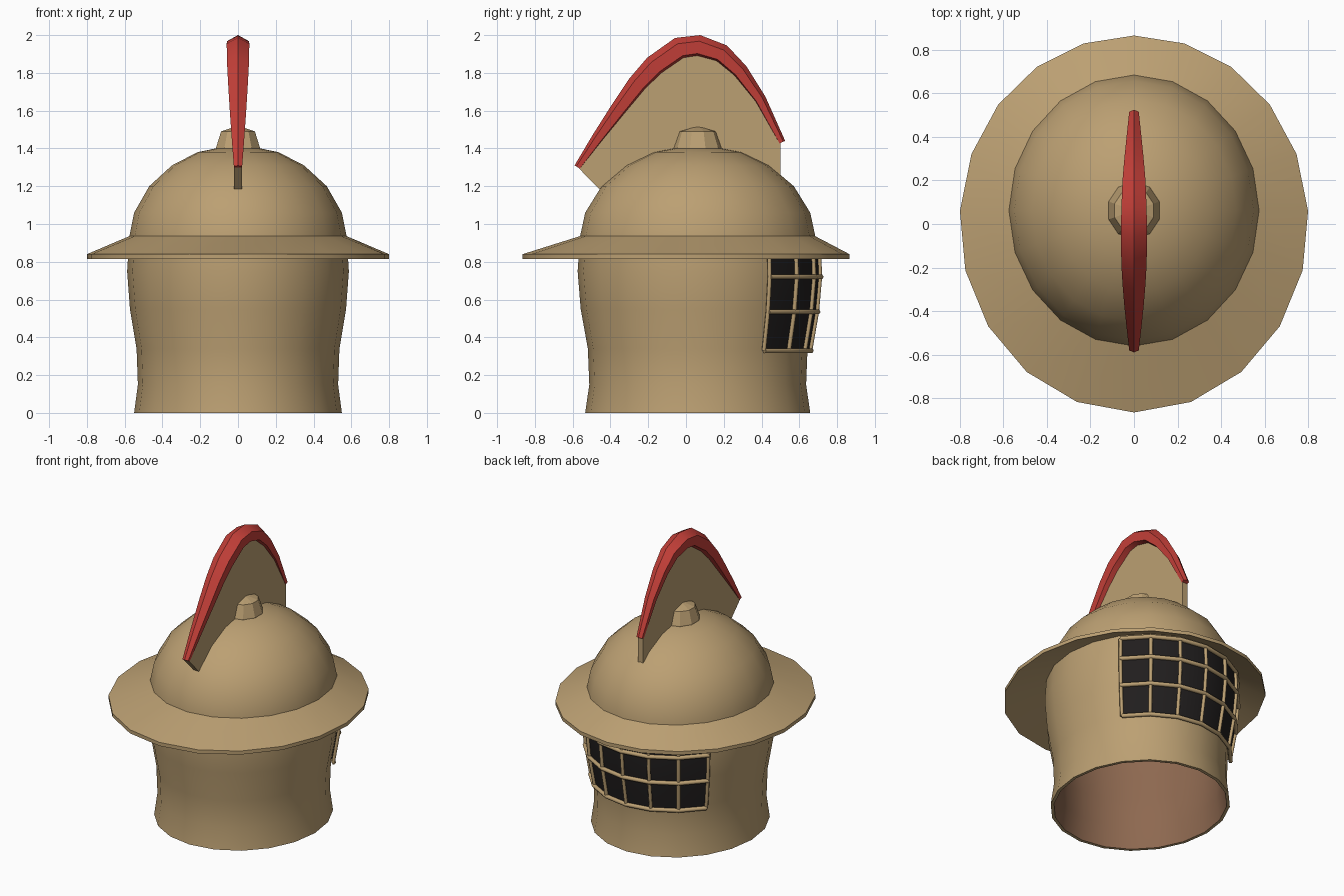
import bpy, bmesh, math

if "Cube" in bpy.data.objects:
    bpy.data.objects.remove(bpy.data.objects["Cube"])

CY, RATIO, N = 0.062, 1.083, 20      # helmet centre in y, oval ratio, sides


def material(name, rgb):
    m = bpy.data.materials.new(name)
    m.diffuse_color = (*rgb, 1)
    m.use_nodes = True
    m.node_tree.nodes["Principled BSDF"].inputs["Base Color"].default_value = m.diffuse_color
    return m


BRONZE = material("bronze", (0.50, 0.35, 0.17))
RED = material("red", (0.55, 0.05, 0.04))
DARK = material("dark", (0.015, 0.013, 0.013))
LEATHER = material("leather", (0.27, 0.14, 0.08))


def finish(bm, name, mat, smooth=True, fix=True):
    if fix:
        bmesh.ops.recalc_face_normals(bm, faces=bm.faces)
    me = bpy.data.meshes.new(name)
    bm.to_mesh(me)
    bm.free()
    ob = bpy.data.objects.new(name, me)
    bpy.context.collection.objects.link(ob)
    me.materials.append(mat)
    if smooth:
        bpy.ops.object.select_all(action='DESELECT')
        ob.select_set(True)
        bpy.context.view_layer.objects.active = ob
        bpy.ops.object.shade_smooth_by_angle(angle=math.radians(32))
    return ob


def oval(r, a, z):
    """Point on the helmet oval; a is measured from +y."""
    return (r * math.sin(a), CY + RATIO * r * math.cos(a), z)


def egg(a, z):
    """Outer edge of the brim, a little wider toward the front."""
    s, c = math.sin(a), math.cos(a)
    return (0.8 * s * (1 - 0.06 * c), 0.866 * c + 0.06 * s * s, z)


def loft(bm, rings, closed=True):
    rows = [[bm.verts.new(p) for p in r] for r in rings]
    for A, B in zip(rows, rows[1:]):
        n = len(A)
        for i in range(n if closed else n - 1):
            j = (i + 1) % n
            bm.faces.new((A[i], A[j], B[j], B[i]))
    return rows


def ring(r, z, n=N):
    return [oval(r, 2 * math.pi * i / n, z) for i in range(n)]


def interp(prof, z):
    for (r0, z0), (r1, z1) in zip(prof, prof[1:]):
        if z <= z1:
            return r0 + (r1 - r0) * (z - z0) / (z1 - z0)
    return prof[-1][0]


# Bowl and neck shell, outside then inside
NECK = [(0.55, 0), (0.53, 0.15), (0.537, 0.34), (0.572, 0.55), (0.587, 0.75), (0.575, 0.935)]
DOME = [(0.55, 1.06), (0.47, 1.2), (0.35, 1.31), (0.215, 1.38), (0.08, 1.408)]
bm = bmesh.new()
rows = loft(bm, [ring(0.53, 0)] + [ring(r, z) for r, z in NECK + DOME])
bm.faces.new(rows[-1])
finish(bm, "helmet_shell", BRONZE)

bm = bmesh.new()
rows = loft(bm, [ring(r - 0.02, z if z < 0.9 else z - 0.02) for r, z in NECK + DOME])
bm.faces.new(rows[-1])
bmesh.ops.recalc_face_normals(bm, faces=bm.faces)
bmesh.ops.reverse_faces(bm, faces=bm.faces)
finish(bm, "inner_lining", LEATHER, fix=False)

# Sloping brim
angs = [2 * math.pi * i / N for i in range(N)]
bm = bmesh.new()
loft(bm, [ring(0.572, 0.937), [egg(a, 0.84) for a in angs],
          [egg(a, 0.815) for a in angs], ring(0.572, 0.905)])
finish(bm, "brim", BRONZE)

# Top knob
bm = bmesh.new()
rows = loft(bm, [ring(0.128 / 1.03, 1.385, 10), ring(0.122, 1.405, 10), ring(0.094, 1.49, 10)])
tip = bm.verts.new((0, CY, 1.52))
for i in range(10):
    bm.faces.new((rows[-1][i], rows[-1][(i + 1) % 10], tip))
finish(bm, "top_knob", BRONZE, smooth=False)

# Visor: dark panel with a grille of bars over it
cols = [math.radians(18 * i) for i in range(-3, 4)]
levels = [0.33, 0.535, 0.72, 0.87]


def visor(a, z, off):
    return oval(interp(NECK, z) + off, a, z)


bm = bmesh.new()
loft(bm, [[visor(a, z, 0.008) for a in cols] for z in levels], closed=False)
bmesh.ops.recalc_face_normals(bm, faces=bm.faces)
bm.faces.ensure_lookup_table()
bm.normal_update()
if sum(f.normal.y for f in bm.faces) < 0:
    bmesh.ops.reverse_faces(bm, faces=bm.faces)
finish(bm, "visor_panel", DARK, fix=False)


def bars(name, paths, radius):
    cu = bpy.data.curves.new(name, 'CURVE')
    cu.dimensions = '3D'
    cu.bevel_depth, cu.bevel_resolution, cu.use_fill_caps = radius, 1, True
    for path in paths:
        sp = cu.splines.new('POLY')
        sp.points.add(len(path) - 1)
        for p, co in zip(sp.points, path):
            p.co = (*co, 1)
    cu.materials.append(BRONZE)
    bpy.context.collection.objects.link(bpy.data.objects.new(name, cu))


bars("visor_upright_bars", [[visor(a, z, 0.014) for z in levels] for a in cols], 0.012)
bars("visor_cross_bars", [[visor(a, z, 0.018) for a in cols] for z in levels], 0.014)

# Crest arc: outer line as (y, z), with a tapered six-sided section
ARC = [(-0.59, 1.31), (-0.495, 1.47), (-0.397, 1.625), (-0.30, 1.77), (-0.206, 1.88),
       (-0.058, 1.985), (0.075, 2.0), (0.217, 1.945), (0.32, 1.835), (0.42, 1.675), (0.525, 1.44)]
SECTION = [(0, 0), (1, 0.28), (0.95, 0.85), (0, 1), (-0.95, 0.85), (-1, 0.28)]
rings, middle = [], []
last = len(ARC) - 1
for i, (y, z) in enumerate(ARC):
    (y0, z0), (y1, z1) = ARC[max(i - 1, 0)], ARC[min(i + 1, last)]
    d = math.hypot(y1 - y0, z1 - z0)
    ny, nz = (z1 - z0) / d, -(y1 - y0) / d          # inward direction
    k = math.sin(math.pi * i / last)
    w, t = 0.022 + 0.038 * k, 0.038 + 0.082 * k
    rings.append([(w * a, y + ny * t * b, z + nz * t * b) for a, b in SECTION])
    middle.append((y + ny * t * 0.6, z + nz * t * 0.6))
bm = bmesh.new()
rows = loft(bm, rings)
bm.faces.new(rows[0])
bm.faces.new(rows[-1])
finish(bm, "crest_plume", RED)

# Crest plate: fills from the plume down to just under the bowl
lower = [(0.50, 1.43), (0.50, 1.21), (0.36, 1.30), (0.2, 1.375), (-0.08, 1.375), (-0.25, 1.30), (-0.46, 1.185)]
bm = bmesh.new()
face = bm.faces.new([bm.verts.new((-0.02, y, z)) for y, z in middle[:-1] + lower])
res = bmesh.ops.extrude_face_region(bm, geom=[face])
for v in res["geom"]:
    if isinstance(v, bmesh.types.BMVert):
        v.co.x = 0.02
finish(bm, "crest_plate", BRONZE, smooth=False)
